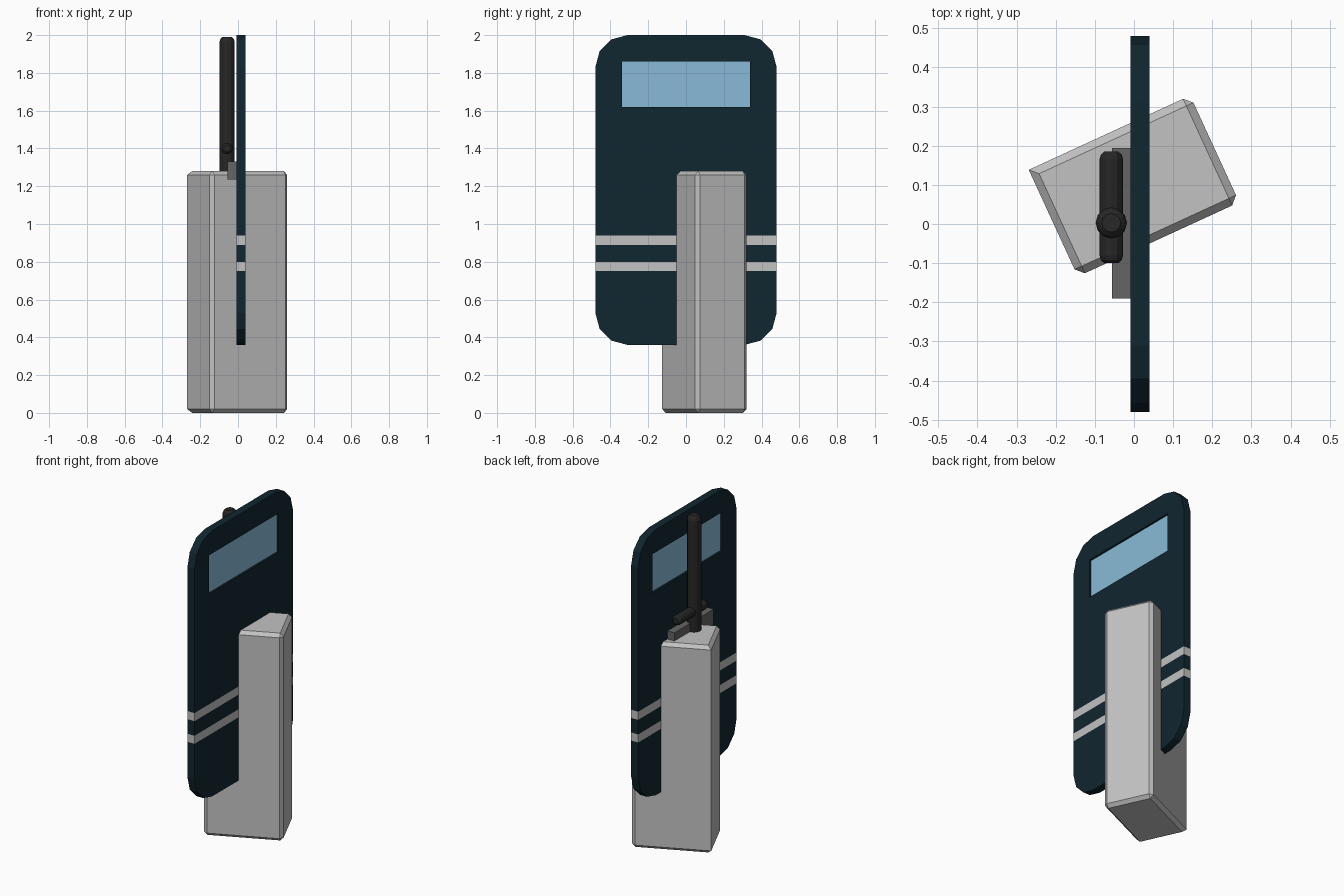
import bpy, bmesh, math
from mathutils import Matrix, Vector

cube = bpy.data.objects.get("Cube")
if cube:
    bpy.data.objects.remove(cube, do_unlink=True)


def material(name, color):
    m = bpy.data.materials.new(name)
    m.use_nodes = True
    m.diffuse_color = (*color, 1)
    m.node_tree.nodes["Principled BSDF"].inputs["Base Color"].default_value = (*color, 1)
    return m


navy = material("dark navy", (0.005, 0.019, 0.029))
grey = material("light grey", (0.54, 0.54, 0.54))
glass = material("window blue", (0.25, 0.50, 0.69))
black = material("baton black", (0.02, 0.02, 0.02))
iron = material("bracket grey", (0.13, 0.13, 0.13))


def finish(bm, name, *mats):
    bmesh.ops.recalc_face_normals(bm, faces=bm.faces)
    me = bpy.data.meshes.new(name)
    bm.to_mesh(me)
    bm.free()
    for m in mats:
        me.materials.append(m)
    ob = bpy.data.objects.new(name, me)
    bpy.context.scene.collection.objects.link(ob)
    return ob


def box(size, center, turn=0):
    bm = bmesh.new()
    mat = (Matrix.Translation(center) @ Matrix.Rotation(turn, 4, 'Z')
           @ Matrix.Diagonal((*size, 1)))
    bmesh.ops.create_cube(bm, size=1, matrix=mat)
    return bm


def rod(name, start, end, radius, sides=12):
    """Rod along start-end with rounded tips, lathed from a half profile."""
    start, end = Vector(start), Vector(end)
    length = (end - start).length
    tip = [(0, 0), (0.6, 0), (0.88, 0.25), (1, 0.65)]
    pts = [(r * radius, h * radius) for r, h in tip]
    pts += [(r, length - h) for r, h in reversed(pts)]
    bm = bmesh.new()
    vs = [bm.verts.new((r, 0, h)) for r, h in pts]
    es = [bm.edges.new(p) for p in zip(vs, vs[1:])]
    bmesh.ops.spin(bm, geom=vs + es, axis=(0, 0, 1), cent=(0, 0, 0),
                   angle=math.tau, steps=sides)
    bmesh.ops.remove_doubles(bm, verts=bm.verts, dist=1e-5)
    turn = (end - start).to_track_quat('Z', 'Y').to_matrix().to_4x4()
    bm.transform(Matrix.Translation(start) @ turn)
    return finish(bm, name, black)


# Body block, turned, chamfered on all edges but one upright corner
turn = math.radians(24.7)
mid = Vector((0.0, 0.097, 0.64))
bm = box((0.454, 0.30, 1.28), mid, turn)
back = Matrix.Rotation(-turn, 3, 'Z')


def sharp_corner(v):
    p = back @ (v.co - mid)
    return p.x < 0 < p.y


edges = [e for e in bm.edges if not all(sharp_corner(v) for v in e.verts)]
bmesh.ops.bevel(bm, geom=edges, offset=0.02, segments=1, affect='EDGES')
finish(bm, "body_block", grey)

# Shield plate with rounded corners
x0, x1, half, low, high, rad = -0.009, 0.039, 0.48, 0.36, 2.0, 0.17
bm = bmesh.new()
outline = []
for quarter, (sy, sz) in enumerate([(1, 1), (-1, 1), (-1, -1), (1, -1)]):
    cy = sy * (half - rad)
    cz = high - rad if sz > 0 else low + rad
    for k in range(4):
        a = math.radians(90 * quarter + 30 * k)
        outline.append(bm.verts.new((x0, cy + rad * math.cos(a), cz + rad * math.sin(a))))
face = bm.faces.new(outline)
new = bmesh.ops.extrude_face_region(bm, geom=[face])["geom"]
bmesh.ops.translate(bm, vec=(x1 - x0, 0, 0),
                    verts=[g for g in new if isinstance(g, bmesh.types.BMVert)])

# Cut stripe and window borders into the plate
stripes = [(0.75, 0.80), (0.89, 0.94)]
win_y, win_z = 0.34, (1.62, 1.86)
cuts = [((0, 0, z), (0, 0, 1)) for pair in stripes + [win_z] for z in pair]
cuts += [((0, s * win_y, 0), (0, 1, 0)) for s in (-1, 1)]
for co, no in cuts:
    bmesh.ops.bisect_plane(bm, geom=bm.verts[:] + bm.edges[:] + bm.faces[:],
                           plane_co=co, plane_no=no)
bmesh.ops.recalc_face_normals(bm, faces=bm.faces)
panes = []
for f in bm.faces:
    c = f.calc_center_median()
    if any(a < c.z < b for a, b in stripes):
        f.material_index = 1
    if abs(f.normal.x) > 0.9 and abs(c.y) < win_y and win_z[0] < c.z < win_z[1]:
        panes.append(f)

# Recess the window on both sides
bmesh.ops.inset_individual(bm, faces=panes, thickness=0, depth=-0.012)
for f in panes:
    f.material_index = 2
finish(bm, "shield", navy, grey, glass)

# Bracket behind the shield
finish(box((0.048, 0.385, 0.095), (-0.032, 0.002, 1.283)), "shield_bracket", iron)

# Baton and its side handle
rod("baton", (-0.058, 0.003, 1.1), (-0.058, 0.003, 1.99), 0.04)
rod("baton_handle", (-0.058, -0.1, 1.4), (-0.058, 0.185, 1.4), 0.03)
